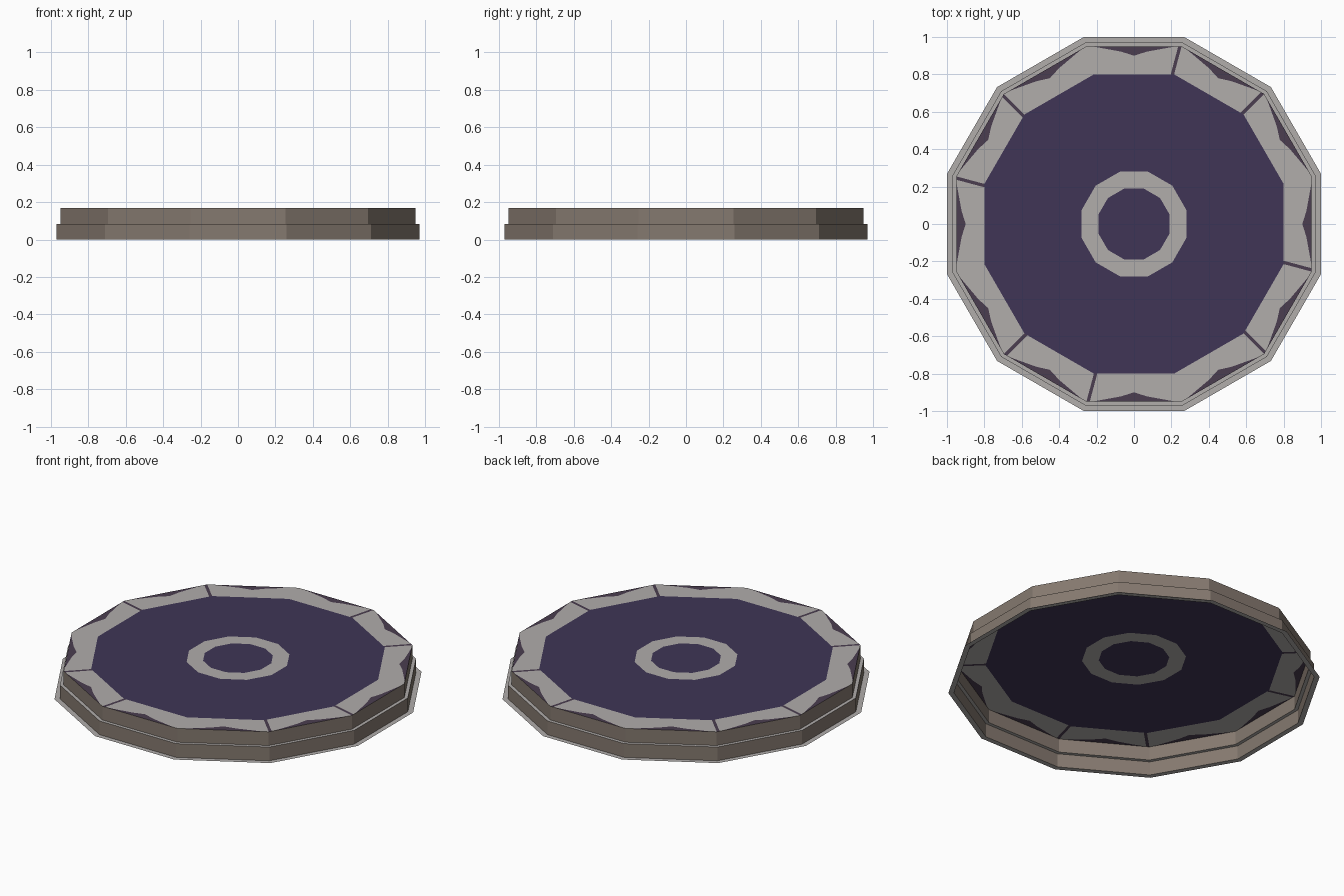
import bpy, bmesh, math
from mathutils import Matrix, Vector

if "Cube" in bpy.data.objects:
    bpy.data.objects.remove(bpy.data.objects["Cube"])

N = 12
T15 = math.tan(math.pi / N)
MID, TOP = 0.084, 0.168


def mat(name, rgb):
    m = bpy.data.materials.new(name)
    m.diffuse_color = (*rgb, 1)
    m.use_nodes = True
    m.node_tree.nodes["Principled BSDF"].inputs["Base Color"].default_value = m.diffuse_color
    return m


WALL = mat("brown_stone", (0.235, 0.192, 0.160))
PALE = mat("pale_stone", (0.44, 0.418, 0.408))
FLOOR = mat("dark_purple", (0.050, 0.036, 0.092))
GROUT = mat("dark_plum", (0.070, 0.048, 0.080))


def finish(name, bm, mats):
    bmesh.ops.remove_doubles(bm, verts=bm.verts, dist=1e-5)
    me = bpy.data.meshes.new(name)
    bm.to_mesh(me)
    bm.free()
    for m in mats:
        me.materials.append(m)
    ob = bpy.data.objects.new(name, me)
    bpy.context.collection.objects.link(ob)
    return ob


def side_faces(bm, polys):
    """Repeat polygons drawn on the +y side around all twelve sides."""
    for k in range(N):
        rot = Matrix.Rotation(k * 2 * math.pi / N, 3, 'Z')
        for pts, mi, rule in polys:
            if rule and not rule(k):
                continue
            f = bm.faces.new([bm.verts.new(rot @ Vector(p)) for p in pts])
            f.material_index = mi


def band(name, a0, z0, a1, z1, m):
    """Twelve-sided band between two (apothem, height) levels, facing out/up."""
    bm = bmesh.new()
    w0, w1 = a0 * T15, a1 * T15
    side_faces(bm, [([(w0, a0, z0), (-w0, a0, z0), (-w1, a1, z1), (w1, a1, z1)], 0, None)])
    return finish(name, bm, [m])


def disc(name, a, z, m):
    bm = bmesh.new()
    r = a / math.cos(math.pi / N)
    bm.faces.new([bm.verts.new((r * math.cos((k + .5) * math.pi / 6),
                                r * math.sin((k + .5) * math.pi / 6), z)) for k in range(N)])
    return finish(name, bm, [m])


# stepped open-bottomed shell
band("base_flange", 1.0, 0.0, 0.97, 0.0, PALE)
band("lower_wall", 0.97, 0.0, 0.97, MID, WALL)
band("step_ledge", 0.97, MID, 0.95, MID, PALE)
band("upper_wall", 0.95, MID, 0.95, TOP, WALL)

# top floor with inlaid ring
band("floor", 0.80, TOP, 0.28, TOP, FLOOR)
band("inlay_ring", 0.28, TOP, 0.19, TOP, PALE)
disc("floor_centre", 0.19, TOP, FLOOR)

# paved border: pale slabs, dark worn outer patches, dark joints at some corners
ai, ao = 0.80, 0.95
wi, wo = ai * T15, ao * T15
g = 0.018
patch = [(0.225, ao, TOP), (0.07, 0.922, TOP), (0, 0.90, TOP),
         (-0.07, 0.922, TOP), (-0.225, ao, TOP)]
bm = bmesh.new()
joint = lambda k: k % 3 != 1
slab = lambda s: ([(-wi, ai, TOP), (wi - s, ai, TOP), (wo - s, ao, TOP)]
                  + patch + [(-wo, ao, TOP)])
side_faces(bm, [
    (slab(g), 0, joint),
    (slab(0), 0, lambda k: not joint(k)),
    (patch[::-1], 1, None),
    ([(wi - g, ai, TOP), (wi, ai, TOP), (wo, ao, TOP), (wo - g, ao, TOP)], 1, joint),
])
finish("border_slabs", bm, [PALE, GROUT])
